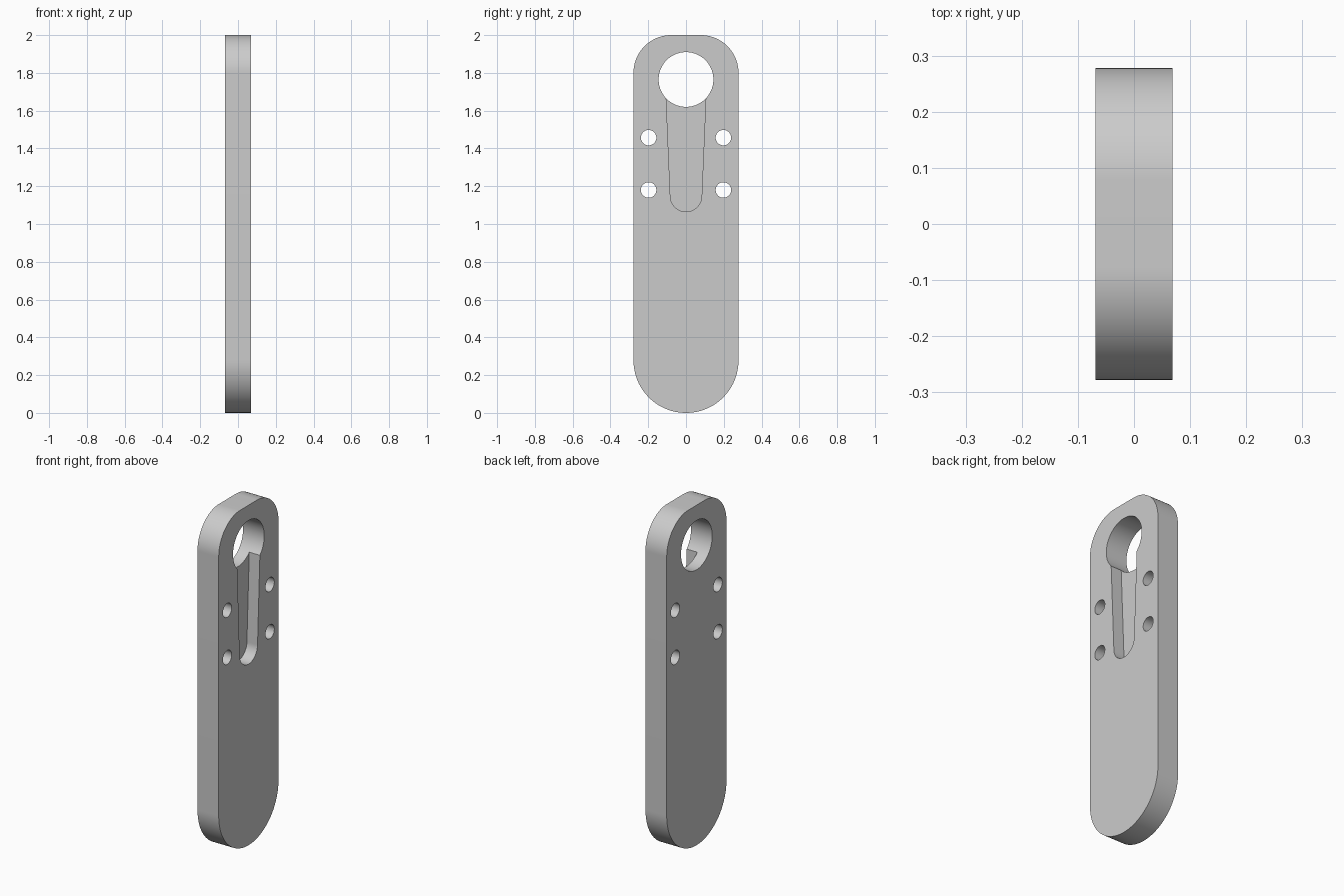
import bpy, bmesh
from math import sin, cos, pi, radians

if "Cube" in bpy.data.objects:
    bpy.data.objects.remove(bpy.data.objects["Cube"], do_unlink=True)

HALF_T = 0.069    # half thickness
HALF_W = 0.278    # half width
TOP_R = 0.2       # top corner radius
RING = (0, 1.765) # large hole centre


def arc(cy, cz, r, start, end, n):
    """Points on an arc in the YZ plane, angles in degrees."""
    steps = [radians(start + (end - start) * i / n) for i in range(n + 1)]
    return [(cy + r * cos(a), cz + r * sin(a)) for a in steps]


def prism(name, outline, x0, x1):
    """Extrude a YZ outline along x."""
    bm = bmesh.new()
    face = bm.faces.new([bm.verts.new((x0, y, z)) for y, z in outline])
    new = bmesh.ops.extrude_face_region(bm, geom=[face])["geom"]
    bmesh.ops.translate(bm, vec=(x1 - x0, 0, 0),
                        verts=[v for v in new if isinstance(v, bmesh.types.BMVert)])
    bmesh.ops.recalc_face_normals(bm, faces=bm.faces)
    mesh = bpy.data.meshes.new(name)
    bm.to_mesh(mesh)
    bm.free()
    obj = bpy.data.objects.new(name, mesh)
    bpy.context.collection.objects.link(obj)
    return obj


def cut(target, cutter):
    """Subtract a cutter and discard it."""
    cutter.hide_render = True
    mod = target.modifiers.new("cut", "BOOLEAN")
    mod.operation = "DIFFERENCE"
    mod.solver = "EXACT"
    mod.object = cutter
    bpy.ops.object.modifier_apply(modifier=mod.name)
    bpy.data.objects.remove(cutter, do_unlink=True)


# Plate: round bottom end, rounded top corners
inner = HALF_W - TOP_R
outline = (arc(0, HALF_W, HALF_W, 180, 360, 64)
           + arc(inner, 2 - TOP_R, TOP_R, 0, 90, 32)
           + arc(-inner, 2 - TOP_R, TOP_R, 90, 180, 32))
plate = prism("plate", outline, -HALF_T, HALF_T)

grey = bpy.data.materials.new("grey")
grey.use_nodes = True
grey.diffuse_color = (0.6, 0.6, 0.6, 1)
grey.node_tree.nodes["Principled BSDF"].inputs["Base Color"].default_value = (0.6, 0.6, 0.6, 1)
plate.data.materials.append(grey)

bpy.ops.object.select_all(action="DESELECT")
bpy.context.view_layer.objects.active = plate
plate.select_set(True)

# Tapered keyhole slot, half depth, open on the +x face
slot = arc(0, 1.148, 0.083, 180, 360, 32) + [(0.109, RING[1]), (-0.109, RING[1])]
cut(plate, prism("slot_cutter", slot, 0, 0.2))

# Large through hole
cut(plate, prism("ring_cutter", arc(*RING, 0.145, 0, 355, 71), -0.2, 0.2))

# Four screw holes
for y in (-0.198, 0.198):
    for z in (1.18, 1.457):
        cut(plate, prism("screw_cutter", arc(y, z, 0.041, 0, 350, 35), -0.2, 0.2))

bpy.ops.object.shade_smooth_by_angle(angle=radians(30))
